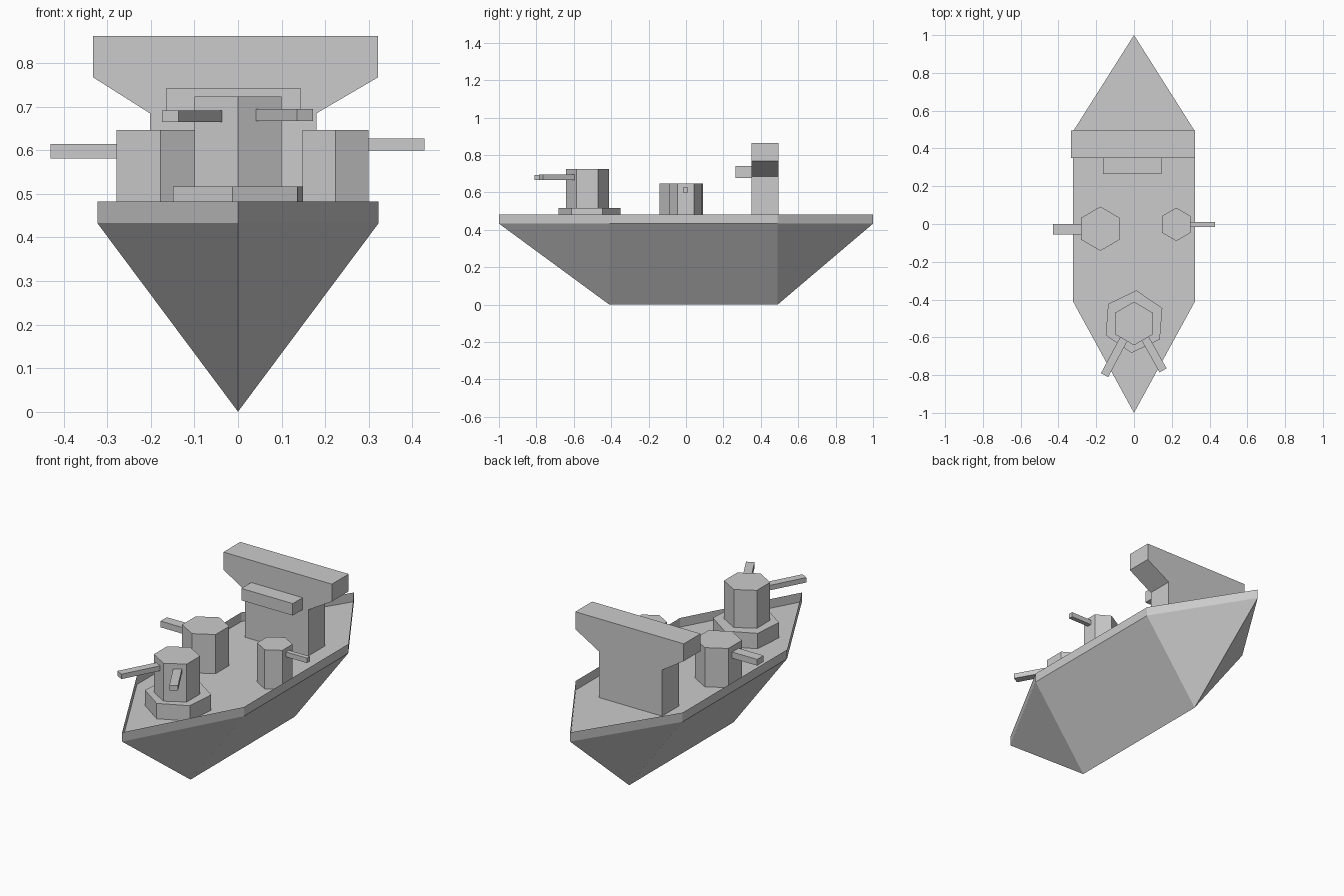
import bpy, bmesh, math
from mathutils import Vector

cube = bpy.data.objects.get("Cube")
if cube:
    bpy.data.objects.remove(cube, do_unlink=True)

# Single ship grey
GREY = (0.6, 0.6, 0.6, 1)
grey = bpy.data.materials.new("ship_grey")
grey.use_nodes = True
grey.diffuse_color = GREY
grey.node_tree.nodes["Principled BSDF"].inputs["Base Color"].default_value = GREY

DECK, RIM = 0.433, 0.483


def finish(name, bm, fix_normals=True):
    if fix_normals:
        bmesh.ops.recalc_face_normals(bm, faces=bm.faces)
    mesh = bpy.data.meshes.new(name)
    bm.to_mesh(mesh)
    bm.free()
    mesh.materials.append(grey)
    obj = bpy.data.objects.new(name, mesh)
    bpy.context.collection.objects.link(obj)
    return obj


def prism(name, points, offset):
    """Extrude a closed outline along an offset."""
    bm = bmesh.new()
    face = bm.faces.new([bm.verts.new(p) for p in points])
    new = bmesh.ops.extrude_face_region(bm, geom=[face], use_keep_orig=True)["geom"]
    verts = [v for v in new if isinstance(v, bmesh.types.BMVert)]
    bmesh.ops.translate(bm, verts=verts, vec=offset)
    return finish(name, bm)


def hexagon(name, x, y, radius, bottom, top, turn=30):
    angles = [math.radians(turn + 60 * i) for i in range(6)]
    ring = [(x + radius * math.cos(a), y + radius * math.sin(a), bottom) for a in angles]
    return prism(name, ring, (0, 0, top - bottom))


def barrel(name, start, tip, width, bottom, top):
    a, b = Vector((*start, bottom)), Vector((*tip, bottom))
    side = (b - a).cross(Vector((0, 0, 1))).normalized() * width / 2
    return prism(name, [a - side, a + side, b + side, b - side], (0, 0, top - bottom))


# Hull: V-shaped keel, sunken deck and a thin upright rim
outline = [(0, -1), (0.323, -0.41), (0.323, 0.49), (0, 1), (-0.323, 0.49), (-0.323, -0.41)]
bm = bmesh.new()
deck = [bm.verts.new((x, y, DECK)) for x, y in outline]
rim = [bm.verts.new((x, y, RIM)) for x, y in outline]
keel_front = bm.verts.new((0, -0.41, 0))
keel_back = bm.verts.new((0, 0.49, 0))
bow, left_front, left_back, stern, right_back, right_front = deck
bm.faces.new(deck)
for i in range(6):
    j = (i + 1) % 6
    bm.faces.new((deck[i], deck[j], rim[j], rim[i]))
bm.faces.new((bow, keel_front, left_front))
bm.faces.new((left_front, keel_front, keel_back, left_back))
bm.faces.new((left_back, keel_back, stern))
bm.faces.new((stern, keel_back, right_back))
bm.faces.new((right_back, keel_back, keel_front, right_front))
bm.faces.new((right_front, keel_front, bow))
finish("hull", bm, fix_normals=False)

# Bow turret on its base, with two splayed guns
hexagon("bow_turret_base", 0, -0.517, 0.166, DECK, 0.517, turn=25.5)
hexagon("bow_turret", 0, -0.527, 0.115, 0.517, 0.724)
barrel("bow_gun_right", (-0.044, -0.59), (-0.156, -0.80), 0.043, 0.665, 0.692)
barrel("bow_gun_left", (0.05, -0.59), (0.154, -0.775), 0.043, 0.667, 0.695)

# Side turrets with outward guns
hexagon("right_turret", -0.178, -0.025, 0.117, DECK, 0.647)
barrel("right_gun", (-0.25, -0.027), (-0.43, -0.027), 0.055, 0.581, 0.615)
hexagon("left_turret", 0.224, -0.002, 0.088, DECK, 0.647)
barrel("left_gun", (0.28, -0.003), (0.428, -0.003), 0.025, 0.6, 0.627)

# Bridge tower with flared top, and the box on its front
tower = [(-0.202, DECK), (-0.202, 0.685), (-0.333, 0.768), (-0.333, 0.863),
         (0.322, 0.863), (0.322, 0.768), (0.18, 0.685), (0.18, DECK)]
prism("bridge_tower", [(x, 0.35, z) for x, z in tower], (0, 0.145, 0))
barrel("bridge_box", (-0.165, 0.308), (0.145, 0.308), 0.086, 0.677, 0.742)
